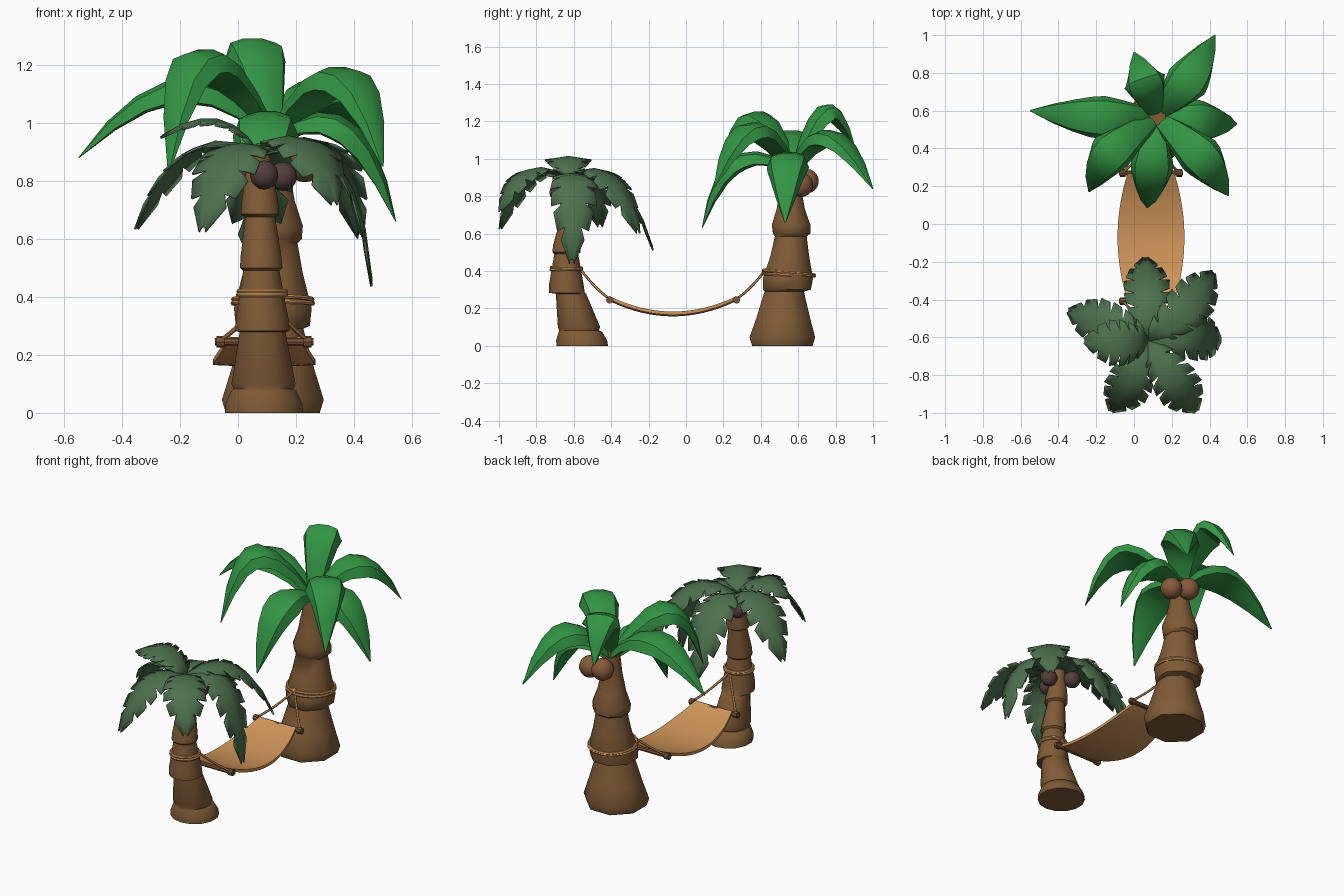
import bpy, bmesh, math
from mathutils import Vector as V

if "Cube" in bpy.data.objects:
    bpy.data.objects.remove(bpy.data.objects["Cube"])


def material(name, rgb):
    m = bpy.data.materials.new(name)
    m.diffuse_color = (*rgb, 1)
    m.use_nodes = True
    m.node_tree.nodes["Principled BSDF"].inputs["Base Color"].default_value = m.diffuse_color
    return m


BARK = material("bark brown", (0.215, 0.105, 0.038))
GREEN = material("bright leaf green", (0.033, 0.30, 0.058))
DULL = material("dull leaf green", (0.075, 0.165, 0.075))
CLOTH = material("tan cloth", (0.63, 0.30, 0.10))
WOOD = material("bar wood", (0.19, 0.09, 0.04))
NUT = material("coconut brown", (0.24, 0.105, 0.045))
DARKNUT = material("dark coconut", (0.085, 0.05, 0.045))


def finish(bm, name, mat, angle=40):
    bmesh.ops.recalc_face_normals(bm, faces=bm.faces)
    me = bpy.data.meshes.new(name)
    bm.to_mesh(me)
    bm.free()
    me.materials.append(mat)
    ob = bpy.data.objects.new(name, me)
    bpy.context.collection.objects.link(ob)
    bpy.ops.object.select_all(action='DESELECT')
    bpy.context.view_layer.objects.active = ob
    ob.select_set(True)
    bpy.ops.object.shade_smooth_by_angle(angle=math.radians(angle))
    return ob


def loft(name, rings, mat, angle=40, closed=False):
    """Skin a list of equal-sized point loops."""
    bm = bmesh.new()
    rows = [[bm.verts.new(p) for p in r] for r in rings]
    n = len(rows[0])
    pairs = list(zip(rows, rows[1:])) + ([(rows[-1], rows[0])] if closed else [])
    for a, b in pairs:
        for i in range(n):
            j = (i + 1) % n
            bm.faces.new((a[i], a[j], b[j], b[i]))
    if not closed:
        bm.faces.new(rows[0])
        bm.faces.new(rows[-1])
    return finish(bm, name, mat, angle)


def tube(name, pts, r, mat, n=8, closed=False):
    pts = [V(p) for p in pts]
    rings = []
    for i, p in enumerate(pts):
        if closed:
            d = pts[(i + 1) % len(pts)] - pts[i - 1]
        else:
            d = pts[min(i + 1, len(pts) - 1)] - pts[max(i - 1, 0)]
        d.normalize()
        ref = V((0, 0, 1)) if abs(d.z) < 0.9 else V((1, 0, 0))
        s = d.cross(ref).normalized()
        u = s.cross(d)
        rings.append([p + r * (s * math.cos(k * math.tau / n) + u * math.sin(k * math.tau / n))
                      for k in range(n)])
    return loft(name, rings, mat, closed=closed)


def ball(name, c, r, mat):
    bm = bmesh.new()
    bmesh.ops.create_uvsphere(bm, u_segments=14, v_segments=9, radius=r)
    bmesh.ops.translate(bm, verts=bm.verts, vec=c)
    finish(bm, name, mat, 60)


def trunk(name, x, lean, prof, n):
    # profile rows: centre y, height, radius
    loft(name, [[(x + lean * z + r * math.cos((k + .5) * math.tau / n),
                  y + r * math.sin((k + .5) * math.tau / n), z)
                 for k in range(n)] for y, z, r in prof], BARK, 48)


def interp(table, t):
    for (a, va), (b, vb) in zip(table, table[1:]):
        if t <= b:
            return va + (vb - va) * (t - a) / (b - a)
    return table[-1][1]


def arc(hub, apex, tip):
    """Parabola through three points, with its side direction."""
    h, a, e = V(hub), V(apex), V(tip)
    c = 2 * a - (h + e) / 2
    pos = lambda t: h * (1 - t) ** 2 + c * 2 * t * (1 - t) + e * t * t
    tan = lambda t: ((c - h) * (1 - t) + (e - c) * t).normalized()
    side = V((e.y - h.y, h.x - e.x, 0)).normalized()
    return pos, tan, side


# trunks
trunk("large_trunk", 0.12, 0, [(.515, 0, .175), (.515, .045, .19), (.52, .15, .155), (.525, .29, .114),
                               (.54, .30, .138), (.545, .36, .145), (.555, .48, .112), (.56, .585, .092),
                               (.565, .60, .108), (.562, .645, .112), (.56, .73, .082), (.56, .84, .06),
                               (.57, 1.0, .05)], 8)
trunk("small_trunk", 0.09, -.02, [(-.555, 0, .138), (-.558, .03, .136), (-.565, .076, .115),
                                  (-.572, .082, .106), (-.572, .1, .113), (-.615, .278, .081),
                                  (-.637, .283, .096), (-.64, .33, .092), (-.64, .49, .064),
                                  (-.64, .50, .075), (-.638, .54, .072), (-.62, .675, .053),
                                  (-.62, .685, .068), (-.615, .73, .064), (-.60, .89, .038)], 14)

# thick arched leaves of the large palm
WIDE = [(0, .04), (.2, .085), (.4, .115), (.55, .11), (.75, .08), (.9, .042), (1, .004)]
SECTION = [(-1, -.6), (-.78, -.05), (-.3, .1), (.3, .1), (.78, -.05), (1, -.6), (.4, -.68), (-.4, -.68)]


def thick_leaf(name, apex, tip):
    pos, tan, side = arc((.12, .57, .95), apex, tip)
    rings = []
    for i in range(8):
        t = i / 7
        w, p = interp(WIDE, t), pos(t)
        up = side.cross(tan(t))
        rings.append([p + side * (a * w) + up * (b * w) for a, b in SECTION])
    loft(name, rings, GREEN, 45)


for i, (apex, tip) in enumerate([
        ((-.20, .565, 1.14), (-.55, .60, .88)), ((.06, .745, 1.28), (0, .91, 1.04)),
        ((.30, .78, 1.14), (.43, 1.0, .84)), ((.38, .54, 1.0), (.545, .53, .66)),
        ((.37, .34, 1.18), (.50, .15, .85)), ((.09, .26, 1.0), (.07, .085, .63)),
        ((-.14, .36, 1.24), (-.24, .17, .83))]):
    thick_leaf(f"large_leaf_{i + 1}", apex, tip)

# thin toothed leaves of the small palm
TOOTH = [(0, .03), (.2, .085), (.45, .12), (.7, .116), (.88, .075), (1, .012)]


def toothed_leaf(name, apex, tip, teeth=6):
    pos, tan, side = arc((.075, -.62, .89), apex, tip)
    bm = bmesh.new()

    def pt(t, f, s):
        up = side.cross(tan(min(t, 1)))
        w = f * interp(TOOTH, min(t, 1))
        return bm.verts.new(pos(t) + side * (s * w) - up * (.16 * w))

    rib = [bm.verts.new(pos(i / teeth)) for i in range(teeth + 1)]
    for s in (-1, 1):
        inner = [pt(i / teeth, .5, s) for i in range(teeth + 1)]
        for i in range(teeth):
            a, b = pt((i + .42) / teeth, 1, s), pt(min((i + 1.12) / teeth, 1.03), 1.05, s)
            bm.faces.new((rib[i], inner[i], inner[i + 1], rib[i + 1]))
            bm.faces.new((inner[i], a, b, inner[i + 1]))
    ob = finish(bm, name, DULL, 30)
    mod = ob.modifiers.new("thickness", 'SOLIDIFY')
    mod.thickness, mod.offset = .008, 0


for i, (apex, tip) in enumerate([
        ((-.15, -.53, .91), (-.345, -.46, .65)), ((-.07, -.63, 1.01), (-.26, -.62, .955)),
        ((-.02, -.84, .90), (-.12, -.99, .64)), ((.22, -.84, .94), (.33, -.99, .73)),
        ((.34, -.60, .86), (.46, -.61, .46)), ((.29, -.43, .92), (.42, -.26, .62)),
        ((.07, -.36, .86), (.06, -.18, .53))]):
    toothed_leaf(f"small_leaf_{i + 1}", apex, tip)

# coconuts
for i, c in enumerate([(.23, .615, .86), (.125, .645, .88)]):
    ball(f"large_coconut_{i + 1}", c, .065, NUT)
for i, c in enumerate([(.09, -.68, .82), (.155, -.59, .815), (.02, -.54, .83)]):
    ball(f"small_coconut_{i + 1}", c, .05, DARKNUT)

# hammock cloth
rings = []
for i in range(17):
    u = -1 + i / 8
    w, z, y = .125 + .052 * (1 - u * u), .157 + .08 * u * u, -.07 + .335 * u
    rings.append([(.09 + a * w, y, z + b) for a, b in
                  [(-1, .008), (0, 0), (1, .008), (1, .026), (0, .018), (-1, .026)]])
loft("hammock_cloth", rings, CLOTH, 50)

# spreader bars, end bindings, ropes and rope loops
for tag, yb, yk, zk in (("small", -.408, -.565, .41), ("large", .27, .42, .40)):
    tube(f"{tag}_bar", [(-.08, yb, .245), (.26, yb, .245)], .013, WOOD)
    for e, s in (("left", -1), ("right", 1)):
        xe = .09 + s * .15
        tube(f"{tag}_{e}_binding", [(xe - .014, yb, .245), (xe + .014, yb, .245)], .02, WOOD)
        pts = []
        for k in range(7):
            t = k / 6
            pts.append((.095 + (xe - .095) * t, yk + (yb - yk) * t,
                        zk + (.25 - zk) * t - .05 * t * (1 - t)))
        tube(f"{tag}_{e}_rope", pts, .007, CLOTH, 6)
    ball(f"{tag}_knot", (.095, yk, zk), .014, CLOTH)

for name, x, y, z, r, tilt in (("small_loop_low", .083, -.64, .408, .083, .03),
                               ("small_loop_high", .083, -.64, .419, .081, -.02),
                               ("large_loop_low", .12, .55, .378, .138, -.04),
                               ("large_loop_high", .12, .55, .391, .136, -.08)):
    ring = [k * math.tau / 24 for k in range(24)]
    tube(name, [(x + r * math.cos(a), y + r * math.sin(a), z + tilt * r * math.sin(a)) for a in ring],
         .008, CLOTH, 6, closed=True)
